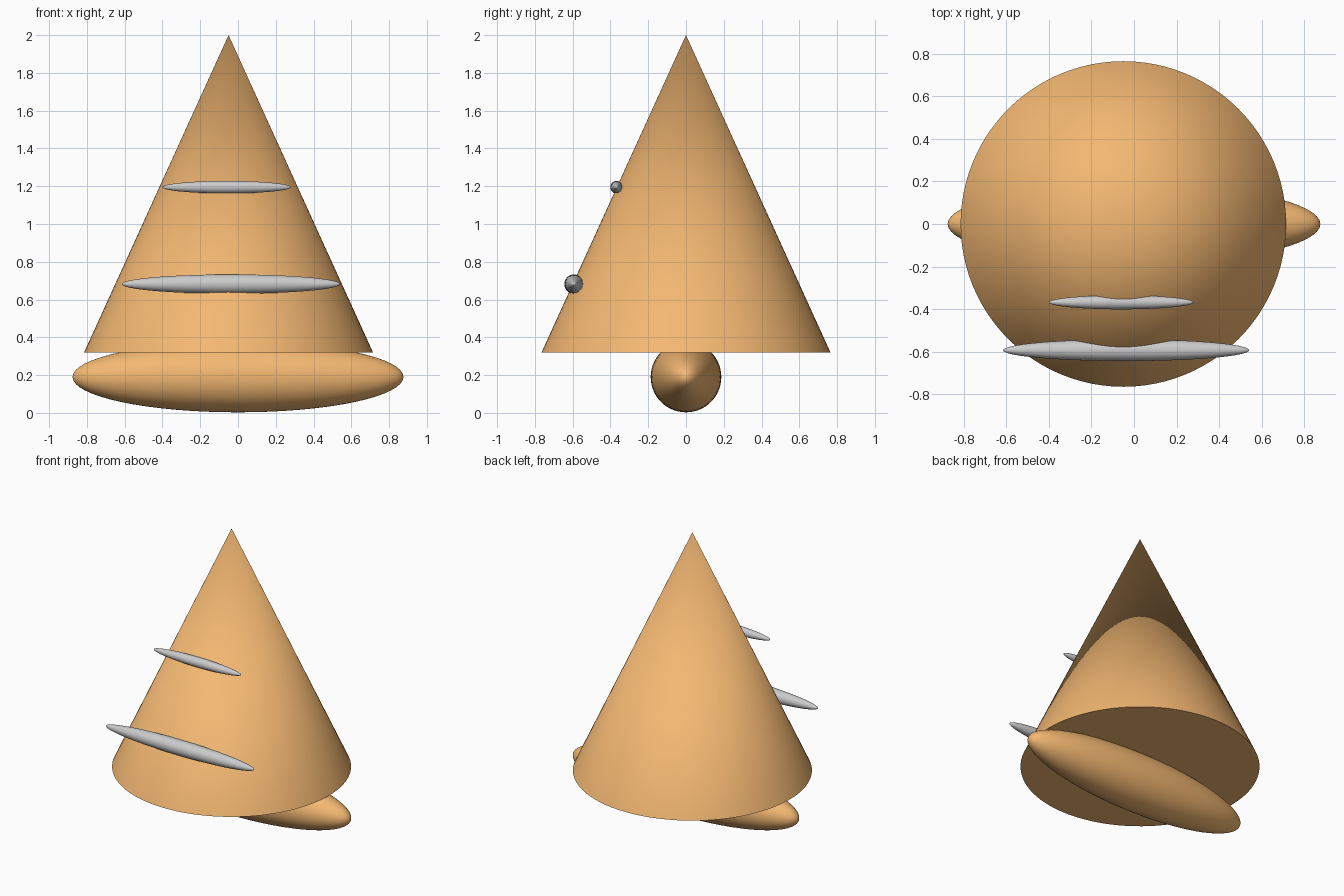
import bpy
import math

if "Cube" in bpy.data.objects:
    bpy.data.objects.remove(bpy.data.objects["Cube"])

orange = bpy.data.materials.new("orange")
orange.diffuse_color = (0.9, 0.48, 0.17, 1)
orange.use_nodes = True
orange.node_tree.nodes["Principled BSDF"].inputs["Base Color"].default_value = orange.diffuse_color


def finish(name, material=None):
    obj = bpy.context.object
    obj.name = name
    if material:
        obj.data.materials.append(material)
    bpy.ops.object.shade_smooth_by_angle(angle=math.radians(40))
    return obj


def spindle(name, centre, half_length, radius, material=None):
    """Stretched sphere with its poles along x."""
    bpy.ops.mesh.primitive_uv_sphere_add(segments=64, ring_count=32, radius=1)
    obj = bpy.context.object
    obj.scale = (radius, radius, half_length)
    obj.rotation_euler = (0, math.pi / 2, 0)
    obj.location = centre
    bpy.ops.object.transform_apply(location=False, rotation=True, scale=True)
    return finish(name, material)


# Cone body, slightly off-centre over the base
bpy.ops.mesh.primitive_cone_add(vertices=96, radius1=0.765, radius2=0,
                                depth=1.68, location=(-0.05, 0, 1.16))
finish("cone_body", orange)

# Long rounded base under the cone
spindle("base", (0, 0, 0.19), 0.876, 0.187, orange)

# Grey bars half sunk into the front of the cone
spindle("upper_bar", (-0.06, -0.368, 1.195), 0.34, 0.033)
spindle("lower_bar", (-0.037, -0.593, 0.682), 0.578, 0.051)
